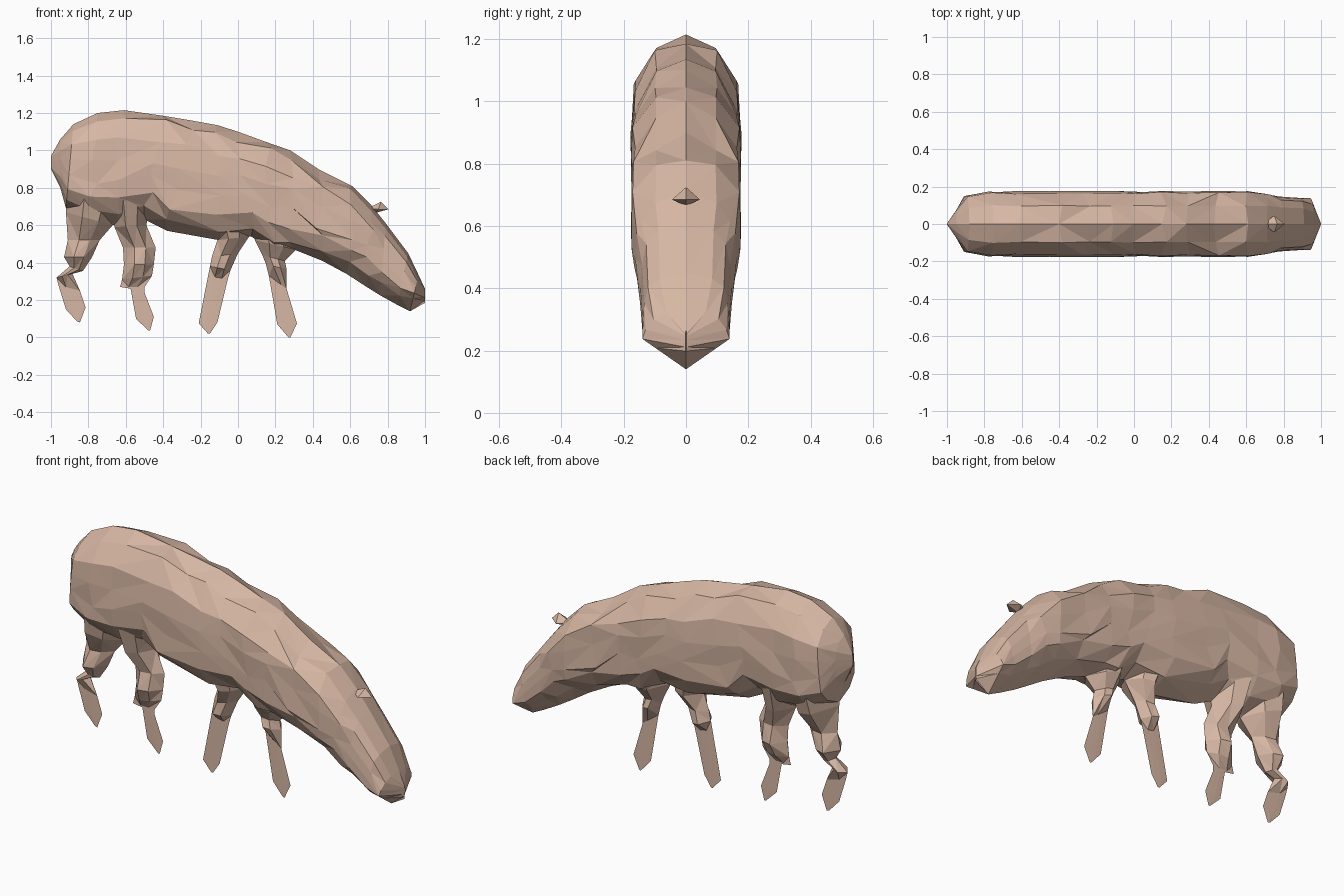
import bpy, bmesh, random

random.seed(11)
cube = bpy.data.objects.get("Cube")
if cube:
    bpy.data.objects.remove(cube)

hide = bpy.data.materials.new("warm_tan")
hide.use_nodes = True
color = (0.68, 0.474, 0.371, 1)
hide.diffuse_color = color
hide.node_tree.nodes["Principled BSDF"].inputs["Base Color"].default_value = color


def finish(name, bm):
    """Face the half shell outward, then mirror it across y = 0."""
    bm.normal_update()
    if sum(f.normal.y * f.calc_area() for f in bm.faces) > 0:
        bmesh.ops.reverse_faces(bm, faces=bm.faces)
    mesh = bpy.data.meshes.new(name)
    bm.to_mesh(mesh)
    bm.free()
    mesh.materials.append(hide)
    obj = bpy.data.objects.new(name, mesh)
    bpy.context.collection.objects.link(obj)
    mirror = obj.modifiers.new("mirror", "MIRROR")
    mirror.use_axis = (False, True, False)
    mirror.merge_threshold = 0.0002


def half_loft(name, stations, profile_for, jitter):
    """Loft half sections between two outline points, with faceted triangles."""
    bm = bmesh.new()
    rings = []
    for i, (a, b, width) in enumerate(stations):
        ring = []
        for t, w in profile_for(i):
            x, z = a[0] + (b[0] - a[0]) * t, a[1] + (b[1] - a[1]) * t
            y = -width * w
            if 0 < t < 1 and width > 0.16:
                x += random.uniform(-jitter, jitter)
                z += random.uniform(-jitter, jitter)
                y *= random.uniform(0.93, 1.0)
            ring.append(bm.verts.new((x, y, z)))
        rings.append(ring)
    for r, s in zip(rings, rings[1:]):
        for j in range(len(r) - 1):
            p, q, u, v = r[j], r[j + 1], s[j + 1], s[j]
            tris = ((p, q, u), (p, u, v)) if random.random() < 0.5 else ((p, q, v), (q, u, v))
            for tri in tris:
                bm.faces.new(tri)
    finish(name, bm)


# Body and head: top point, bottom point, half width
body = [
    ((-1, .97), (-1, .9), .002),
    ((-.95, 1.06), (-.95, .8), .075),
    ((-.88, 1.14), (-.92, .69), .15),
    ((-.75, 1.2), (-.78, .6), .178),
    ((-.61, 1.215), (-.65, .6), .178),
    ((-.4, 1.185), (-.5, .63), .178),
    ((-.25, 1.16), (-.38, .57), .178),
    ((-.11, 1.135), (-.1, .52), .178),
    ((0, 1.1), (.07, .54), .178),
    ((.15, 1.045), (.19, .46), .178),
    ((.28, 1), (.3, .47), .178),
    ((.43, .9), (.45, .41), .178),
    ((.61, .81), (.58, .34), .178),
    ((.71, .71), (.68, .275), .168),
    ((.79, .61), (.76, .225), .147),
    ((.91, .45), (.85, .175), .14),
    ((.965, .335), (.92, .14), .14),
    ((1, .26), (1, .185), .002),
]
TRUNK = [(0, 0), (.08, .57), (.24, .97), (.42, 1), (.6, 1), (.77, .97), (.9, .65), (1, 0)]
HEAD = [(0, 0), (.07, .6), (.17, .87), (.35, .96), (.52, 1), (.68, 1), (.82, .7), (1, 0)]
MUZZLE = [(0, 0), (.07, .45), (.17, .75), (.35, .93), (.5, 1), (.65, .7), (.82, .36), (1, 0)]


def section(i):
    return TRUNK if i < 13 else HEAD if i < 16 else MUZZLE


half_loft("body", body, section, 0.024)

# Legs: faceted thighs, pinched and swollen at the joints, thinning to flat blades
LEG = [(0, 0), (.35, 1), (.7, .8), (1, 0)]
BLADE = .0008
legs = {
    "rear_outer_leg": [
        ((-.925, .8), (-.62, .74), .155), ((-.92, .67), (-.67, .6), .125),
        ((-.91, .52), (-.74, .52), .055), ((-.93, .43), (-.78, .43), .08),
        ((-.9, .38), (-.83, .355), .035), ((-.97, .32), (-.885, .34), .04),
        ((-.96, .28), (-.845, .25), BLADE), ((-.92, .15), (-.815, .16), BLADE),
        ((-.86, .085), (-.845, .08), BLADE)],
    "rear_inner_leg": [
        ((-.69, .74), (-.47, .72), .155), ((-.66, .59), (-.49, .6), .11),
        ((-.615, .48), (-.44, .48), .05), ((-.61, .39), (-.45, .39), .075),
        ((-.62, .31), (-.46, .33), .04), ((-.63, .27), (-.5, .27), BLADE),
        ((-.575, .265), (-.5, .24), BLADE), ((-.545, .1), (-.45, .11), BLADE),
        ((-.48, .037), (-.47, .037), BLADE)],
    "front_inner_leg": [
        ((-.15, .62), (.07, .62), .13), ((-.11, .52), (.06, .54), .1),
        ((-.14, .43), (0, .45), .05), ((-.15, .38), (-.04, .36), .06),
        ((-.16, .33), (-.055, .31), BLADE), ((-.21, .075), (-.11, .08), BLADE),
        ((-.16, .02), (-.15, .02), BLADE)],
    "front_outer_leg": [
        ((.08, .6), (.31, .58), .13), ((.09, .52), (.31, .47), .1),
        ((.13, .44), (.25, .41), .05), ((.15, .39), (.26, .365), .06),
        ((.165, .33), (.26, .26), BLADE), ((.21, .07), (.315, .075), BLADE),
        ((.27, 0), (.28, 0), BLADE)],
}
for name, rings in legs.items():
    half_loft(name, rings, lambda i: LEG, 0)

# Small pointed tuft on the crown
bm = bmesh.new()
tip, root, low, side, top = [bm.verts.new(p) for p in (
    (.805, 0, .685), (.69, 0, .69), (.73, 0, .665), (.75, -.045, .685), (.765, 0, .725))]
for tri in ((tip, side, top), (top, side, root), (root, side, low), (low, side, tip)):
    bm.faces.new(tri)
finish("crown_tuft", bm)
